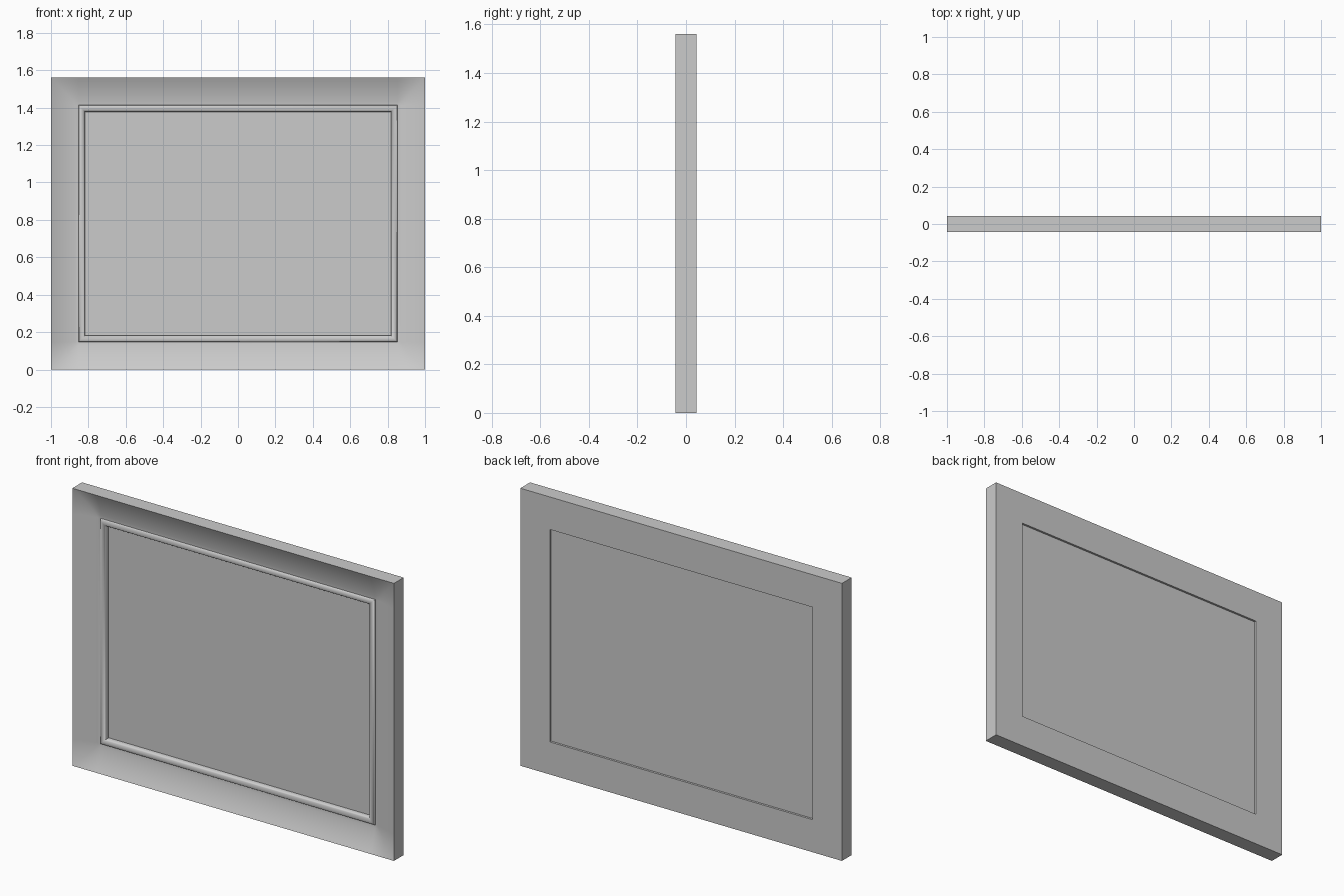
import bpy, bmesh
from math import radians, sin, cos, pi

if "Cube" in bpy.data.objects:
    bpy.data.objects.remove(bpy.data.objects["Cube"])

HX, H, D = 1.0, 1.56, 0.043      # half width, height, half depth
COVE = 0.147                     # width of the hollow outer moulding
LIP = 0.183                      # inset of the opening

# Moulding cross-section as (inset from outer edge, y)
profile = [(0, D), (0, -D)]
for i in range(1, 9):            # concave cove
    t = i / 8
    profile.append((COVE * t, -D + 0.044 * (1.6 * t - 0.6 * t * t)))
r = (LIP - COVE) / 2
for i in range(1, 10):           # raised bead
    a = pi * i / 10
    profile.append((COVE + r - r * cos(a), 0.001 + 0.008 * i / 10 - 0.017 * sin(a)))
profile += [(LIP, 0.018), (LIP, D)]


def ring(bm, d, y):
    """Mitred rectangle at inset d, with extra points where the corner blocks begin."""
    e = max(d, COVE)
    pts = []
    for sx, top in ((-1, 0), (1, 0), (1, 1), (-1, 1)):
        zc = lambda v: H - v if top else v
        tri = [(sx * (HX - d), zc(e)), (sx * (HX - d), zc(d)), (sx * (HX - e), zc(d))]
        if (sx > 0) != bool(top):
            tri.reverse()
        pts += tri
    return [bm.verts.new((x, y, z)) for x, z in pts]


# Frame: sweep the profile around the rectangle
bm = bmesh.new()
rings = [ring(bm, d, y) for d, y in profile]
for a, b in zip(rings, rings[1:] + rings[:1]):
    for i in range(12):
        j = (i + 1) % 12
        bm.faces.new((a[i], a[j], b[j], b[i]))
bmesh.ops.remove_doubles(bm, verts=bm.verts[:], dist=1e-5)
bmesh.ops.recalc_face_normals(bm, faces=bm.faces[:])
mesh = bpy.data.meshes.new("picture_frame")
bm.to_mesh(mesh)
bm.free()
frame = bpy.data.objects.new("picture_frame", mesh)
bpy.context.collection.objects.link(frame)
bpy.context.view_layer.objects.active = frame
frame.select_set(True)
bpy.ops.object.shade_smooth_by_angle(angle=radians(50))
frame.select_set(False)

# Flat panel set inside the opening
bpy.ops.mesh.primitive_cube_add(size=1, location=(0, 0.0245, H / 2))
panel = bpy.context.object
panel.name = "picture_panel"
panel.scale = (2 * (HX - LIP), 0.013, H - 2 * LIP)
